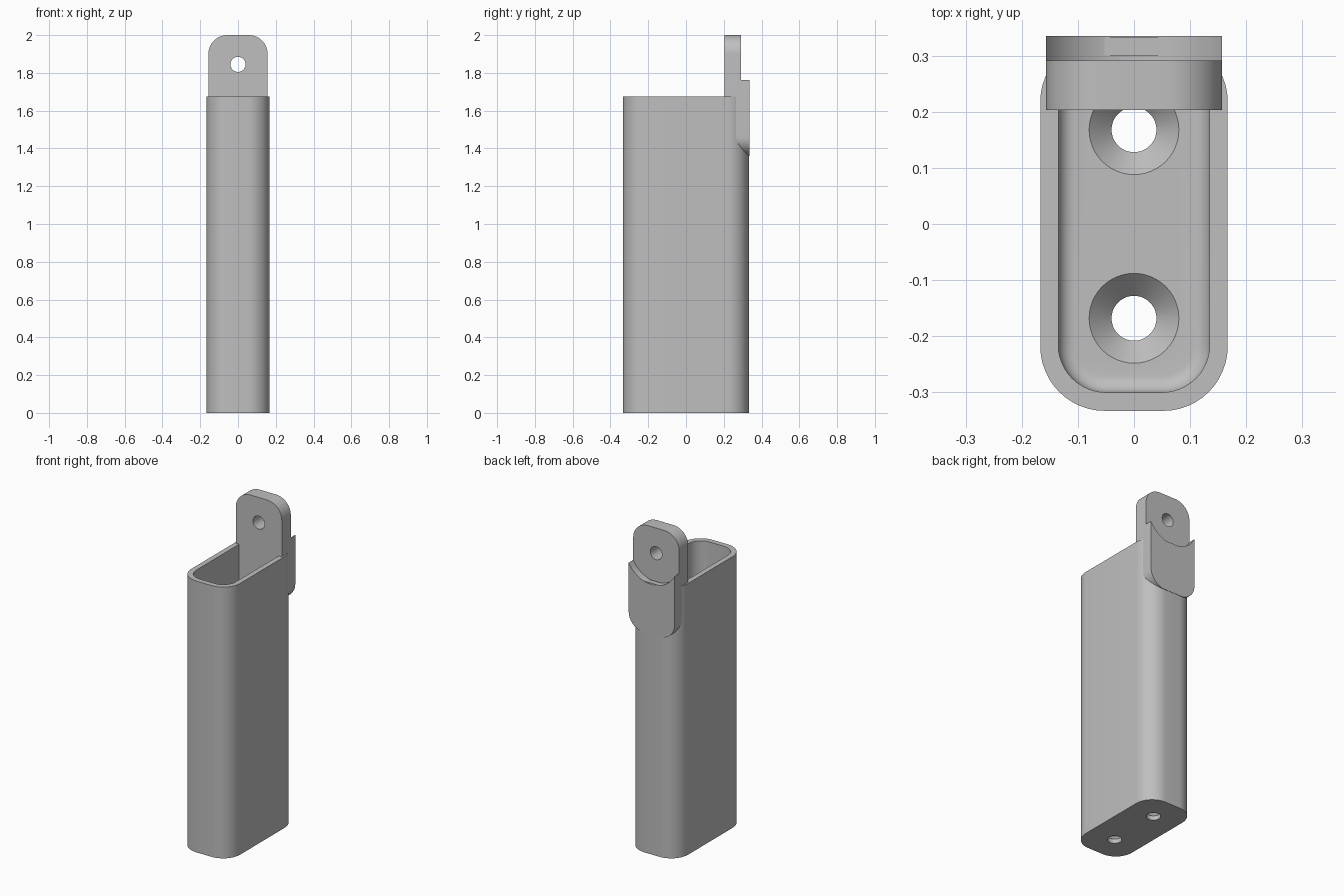
import bpy, bmesh
from math import sin, cos, pi, radians

cube = bpy.data.objects.get("Cube")
if cube:
    bpy.data.objects.remove(cube, do_unlink=True)

grey = bpy.data.materials.new("plain grey")
grey.use_nodes = True
colour = (0.52, 0.52, 0.52, 1)
grey.diffuse_color = colour
grey.node_tree.nodes["Principled BSDF"].inputs["Base Color"].default_value = colour


def arc(cx, cy, r, start, end, steps):
    angles = [start + (end - start) * i / steps for i in range(steps + 1)]
    return [(cx + r * cos(a), cy + r * sin(a)) for a in angles]


def rounded_rect(hx, hy, r, cy=0, steps=12):
    pts = []
    for i, (sx, sy) in enumerate([(1, 1), (-1, 1), (-1, -1), (1, -1)]):
        pts += arc(sx * (hx - r), cy + sy * (hy - r), r, i * pi / 2, (i + 1) * pi / 2, steps)
    return pts


def circle(cy, r, steps=48):
    return arc(0, cy, r, 0, 2 * pi, steps)[:-1]


def loft(name, rings):
    """Closed solid through rings of 3D points."""
    bm = bmesh.new()
    loops = [[bm.verts.new(p) for p in ring] for ring in rings]
    n = len(loops[0])
    for a, b in zip(loops, loops[1:]):
        for i in range(n):
            j = (i + 1) % n
            bm.faces.new((a[i], a[j], b[j], b[i]))
    bm.faces.new(loops[0])
    bm.faces.new(loops[-1])
    bmesh.ops.recalc_face_normals(bm, faces=bm.faces)
    mesh = bpy.data.meshes.new(name)
    bm.to_mesh(mesh)
    bm.free()
    mesh.materials.append(grey)
    ob = bpy.data.objects.new(name, mesh)
    bpy.context.collection.objects.link(ob)
    return ob


def at_z(pts, z):
    return [(x, y, z) for x, y in pts]


def along_y(name, pts, y0, y1):
    return loft(name, [[(x, y, z) for x, z in pts] for y in (y0, y1)])


def cut(ob, cutter):
    mod = ob.modifiers.new("cut", 'BOOLEAN')
    mod.operation = 'DIFFERENCE'
    mod.solver = 'EXACT'
    mod.object = cutter
    bpy.context.view_layer.objects.active = ob
    bpy.ops.object.modifier_apply(modifier=mod.name)
    bpy.data.objects.remove(cutter, do_unlink=True)


# Open-topped holder with rounded corners
HEIGHT, FLOOR, FILLET = 1.675, 0.067, 0.03
holder = loft("holder_body", [at_z(rounded_rect(0.167, 0.333, 0.115), z) for z in (0, HEIGHT)])

# Cavity with a filleted floor
rings = []
for i in range(7):
    a = i / 6 * pi / 2
    inset = FILLET * (1 - sin(a))
    outline = rounded_rect(0.135 - inset, 0.3 - inset, 0.085 - inset)
    rings.append(at_z(outline, FLOOR + FILLET * (1 - cos(a))))
rings.append(at_z(rounded_rect(0.135, 0.3, 0.085), HEIGHT + 0.1))
cut(holder, loft("cavity", rings))

# Countersunk screw holes in the floor
for y in (-0.168, 0.168):
    profile = [(0.04, -0.05), (0.04, FLOOR - 0.04), (0.08, FLOOR), (0.08, FLOOR + 0.02)]
    cut(holder, loft("screw_hole", [at_z(circle(y, r), z) for r, z in profile]))

# Hanging tab through the back wall, thicker at its lower end
HOLE_Z = 1.845
tab = along_y("hanging_tab", rounded_rect(0.157, 0.32, 0.1, cy=1.68), 0.203, 0.335)
cut(tab, along_y("tab_hole", circle(HOLE_Z, 0.04), 0.1, 0.4))

# Round-bottomed relief in the back of the tab
relief = arc(0, HOLE_Z, 0.178, pi, 2 * pi, 40) + [(0.178, 2.1), (-0.178, 2.1)]
cut(tab, along_y("tab_relief", relief, 0.291, 0.4))

# Smooth curves, keep sharp edges
for ob in (holder, tab):
    bpy.ops.object.select_all(action='DESELECT')
    ob.select_set(True)
    bpy.context.view_layer.objects.active = ob
    bpy.ops.object.shade_smooth_by_angle(angle=radians(30))
